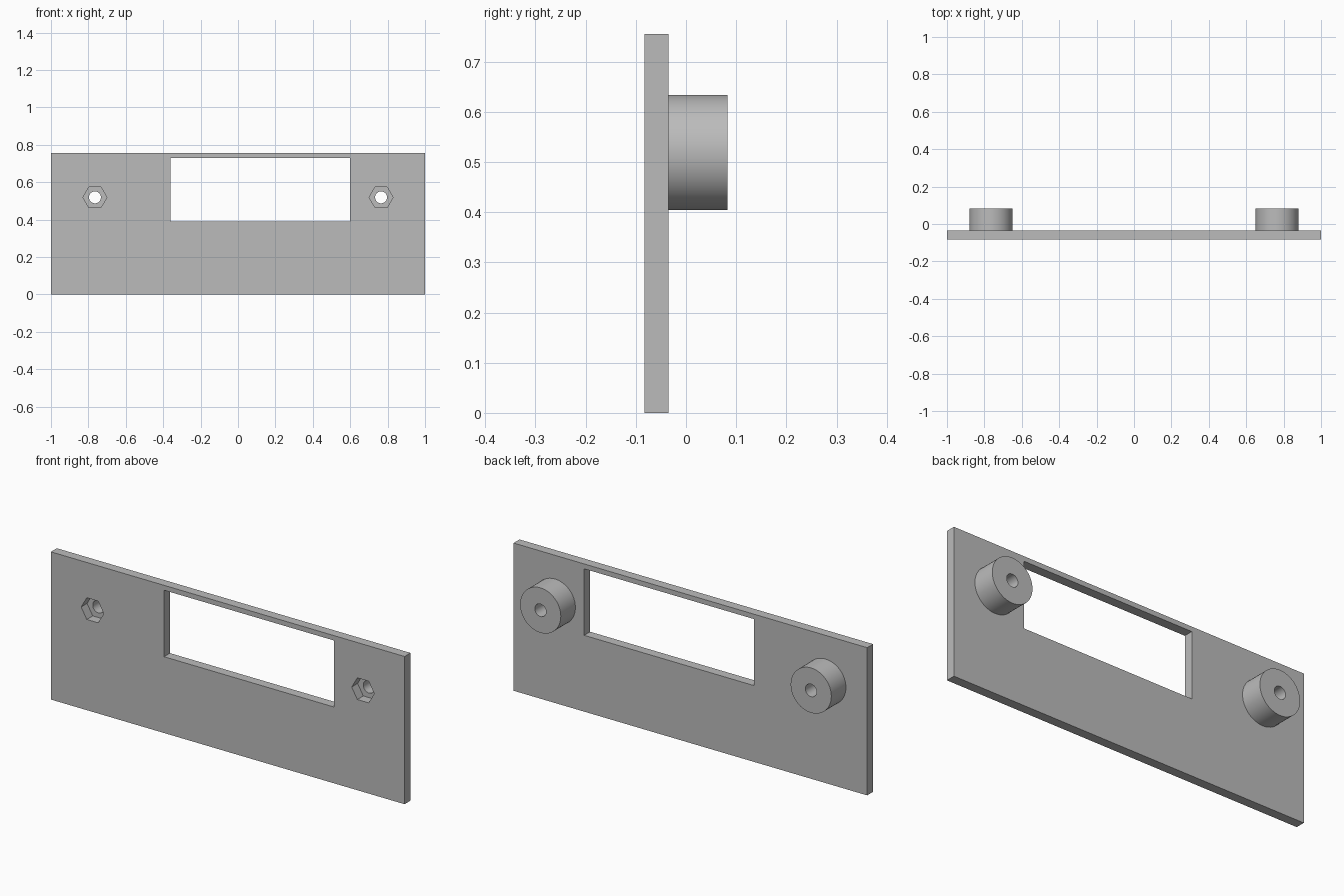
import bpy, bmesh, math
from mathutils import Matrix, Vector

FRONT, BACK, BOSS_END = -0.083, -0.035, 0.083
HEIGHT = 0.755
BOSS_X, BOSS_Z = 0.765, 0.519
BOSS_R, HOLE_R, HEX_R = 0.115, 0.032, 0.064

old = bpy.data.objects.get("Cube")
if old:
    bpy.data.objects.remove(old, do_unlink=True)

grey = bpy.data.materials.new("plain grey")
grey.use_nodes = True
grey.diffuse_color = (0.5, 0.5, 0.5, 1)
grey.node_tree.nodes["Principled BSDF"].inputs["Base Color"].default_value = grey.diffuse_color


def add_object(name, bm):
    bmesh.ops.recalc_face_normals(bm, faces=bm.faces)
    mesh = bpy.data.meshes.new(name)
    bm.to_mesh(mesh)
    bm.free()
    mesh.materials.append(grey)
    obj = bpy.data.objects.new(name, mesh)
    bpy.context.collection.objects.link(obj)
    return obj


def box(name, x0, x1, y0, y1, z0, z1):
    bm = bmesh.new()
    size = Matrix.Diagonal((x1 - x0, y1 - y0, z1 - z0, 1))
    centre = Matrix.Translation(((x0 + x1) / 2, (y0 + y1) / 2, (z0 + z1) / 2))
    bmesh.ops.create_cube(bm, size=1, matrix=centre @ size)
    return add_object(name, bm)


def hex_prism(name, x):
    bm = bmesh.new()
    # Corners point sideways along x
    place = Matrix.Translation((x, (FRONT + BACK) / 2, BOSS_Z)) @ Matrix.Rotation(math.pi / 2, 4, "X")
    place = place @ Matrix.Rotation(math.pi / 2, 4, "Z")
    bmesh.ops.create_cone(bm, cap_ends=True, segments=6, radius1=HEX_R,
                          radius2=HEX_R, depth=0.2, matrix=place)
    # Turn the corners onto the x axis if the first corner points up
    if max(v.co.z for v in bm.verts) > BOSS_Z + HEX_R * 0.95:
        bmesh.ops.rotate(bm, verts=bm.verts, cent=(x, 0, BOSS_Z),
                         matrix=Matrix.Rotation(math.pi / 6, 3, "Y"))
    return add_object(name, bm)


def tube(name, x):
    # Rectangular section swept round the screw hole
    bm = bmesh.new()
    section = [(HOLE_R, BACK), (BOSS_R, BACK), (BOSS_R, BOSS_END), (HOLE_R, BOSS_END)]
    verts = [bm.verts.new((x + r, y, BOSS_Z)) for r, y in section]
    edges = [bm.edges.new((verts[i], verts[(i + 1) % 4])) for i in range(4)]
    bmesh.ops.spin(bm, geom=verts + edges, cent=(x, 0, BOSS_Z), axis=(0, 1, 0),
                   angle=math.tau, steps=48, use_merge=True)
    bmesh.ops.remove_doubles(bm, verts=bm.verts, dist=0.0001)
    return add_object(name, bm)


# Face plate with window and nut pockets cut through it
plate = box("face_plate", -1, 1, FRONT, BACK, 0, HEIGHT)
cutters = [box("window_cutter", -0.36, 0.6, -0.2, 0.1, 0.39, 0.73)]
cutters += [hex_prism(side + "_nut_cutter", s * BOSS_X) for side, s in (("left", 1), ("right", -1))]
bpy.context.view_layer.objects.active = plate
for cutter in cutters:
    mod = plate.modifiers.new(cutter.name, "BOOLEAN")
    mod.operation, mod.solver, mod.object = "DIFFERENCE", "EXACT", cutter
    bpy.ops.object.modifier_apply(modifier=mod.name)
    bpy.data.objects.remove(cutter, do_unlink=True)

# Round bosses on the back, whose front faces floor the nut pockets
for side, s in (("left", 1), ("right", -1)):
    boss = tube(side + "_boss", s * BOSS_X)
    bpy.ops.object.select_all(action="DESELECT")
    boss.select_set(True)
    bpy.context.view_layer.objects.active = boss
    bpy.ops.object.shade_smooth_by_angle(angle=math.radians(30))
